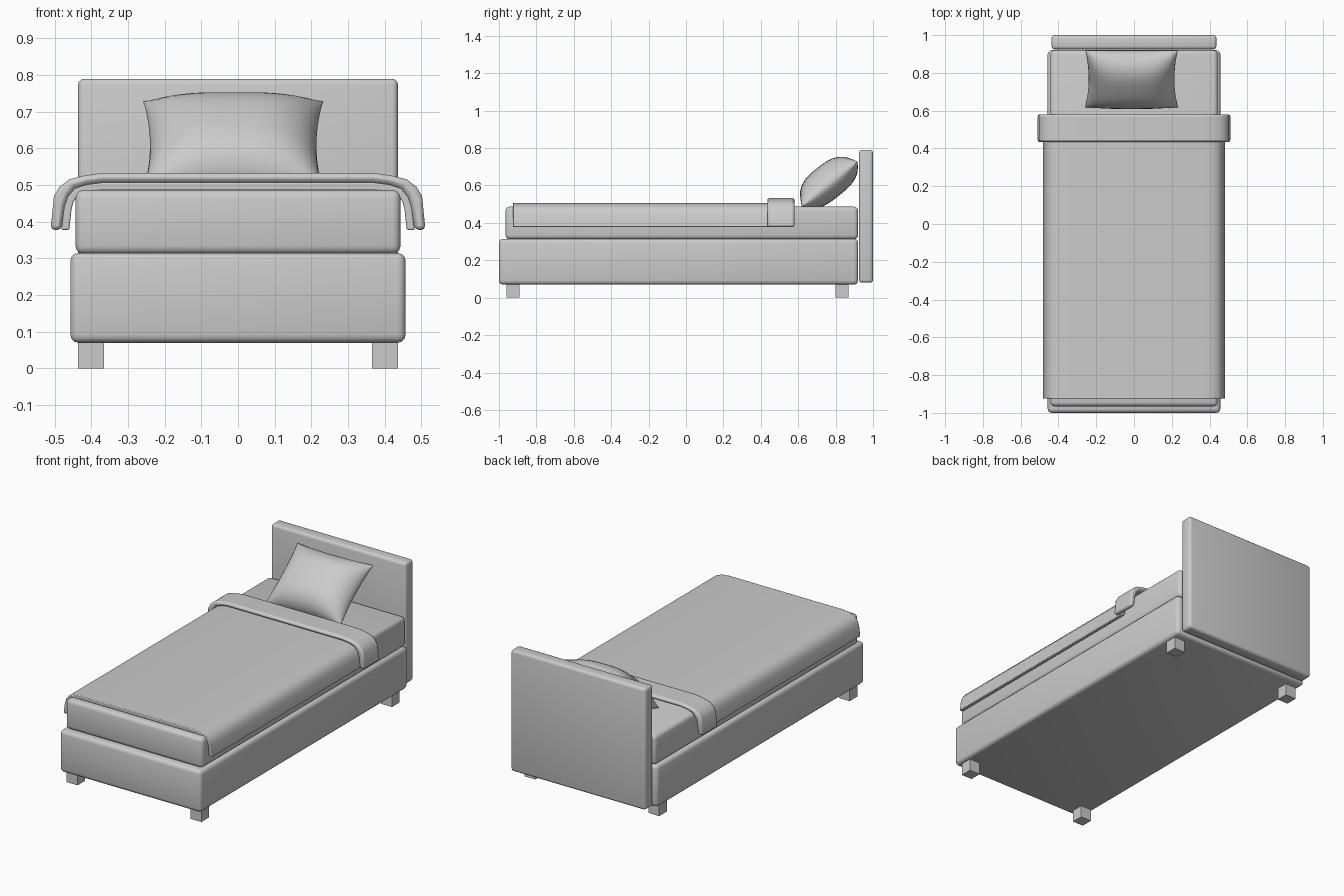
import bpy, bmesh, math
from mathutils import Vector

if "Cube" in bpy.data.objects:
    bpy.data.objects.remove(bpy.data.objects["Cube"])

grey = bpy.data.materials.new("light grey")
grey.diffuse_color = (0.6, 0.6, 0.6, 1)
grey.use_nodes = True
grey.node_tree.nodes["Principled BSDF"].inputs["Base Color"].default_value = grey.diffuse_color


def finish(name, bm, bevel=0, segments=3, angle=180):
    bmesh.ops.recalc_face_normals(bm, faces=bm.faces)
    me = bpy.data.meshes.new(name)
    bm.to_mesh(me)
    bm.free()
    ob = bpy.data.objects.new(name, me)
    bpy.context.collection.objects.link(ob)
    me.materials.append(grey)
    if bevel:
        m = ob.modifiers.new("bevel", 'BEVEL')
        m.width = bevel
        m.segments = segments
        m.limit_method = 'ANGLE'
        m.angle_limit = math.radians(50)
    bpy.ops.object.select_all(action='DESELECT')
    ob.select_set(True)
    bpy.context.view_layer.objects.active = ob
    bpy.ops.object.shade_smooth_by_angle(angle=math.radians(angle))
    return ob


def box(name, lo, hi, bevel=0, angle=180):
    bm = bmesh.new()
    bmesh.ops.create_cube(bm, size=1)
    for v in bm.verts:
        v.co = [(a + b) / 2 + c * (b - a) for a, b, c in zip(lo, hi, v.co)]
    return finish(name, bm, bevel, angle=angle)


def cover(name, outer, inner, y0, y1, bevel):
    """Draped cloth: a half profile mirrored in x, given thickness, run along y."""
    def arch(half):
        return [(-x, z) for x, z in half] + [(x, z) for x, z in reversed(half)]
    prof = arch(outer) + arch(inner)[::-1]
    n = len(prof)
    bm = bmesh.new()
    rings = [[bm.verts.new((x, y, z)) for x, z in prof] for y in (y0, y1)]
    for i in range(n):
        j = (i + 1) % n
        bm.faces.new((rings[0][i], rings[0][j], rings[1][j], rings[1][i]))
    half = n // 2
    for r in rings:  # end caps as quads between outer and inner arch
        for i in range(half - 1):
            bm.faces.new((r[i], r[i + 1], r[n - 2 - i], r[n - 1 - i]))
    return finish(name, bm, bevel, 2, 40)


# Bed frame and mattress
box("bed_base", (-0.457, -1.0, 0.07), (0.457, 0.92, 0.315), 0.022)
box("mattress", (-0.443, -0.965, 0.312), (0.443, 0.92, 0.487), 0.022)
box("headboard", (-0.436, 0.925, 0.08), (0.436, 1.0, 0.79), 0.016)

# Legs
for side, sx in (("left", -1), ("right", 1)):
    for end, y in (("front", -0.925), ("back", 0.835)):
        x = sx * 0.401
        box(f"{end}_{side}_leg", (x - 0.035, y - 0.035, 0),
            (x + 0.035, y + 0.035, 0.08), angle=30)

# Blanket and its folded top band
blanket_edge = [(0.482, 0.378), (0.474, 0.44), (0.464, 0.468), (0.445, 0.491), (0.41, 0.502), (0.37, 0.507)]
blanket_in = [(0.460, 0.378), (0.454, 0.434), (0.448, 0.456), (0.432, 0.474), (0.40, 0.483), (0.37, 0.486)]
fold_edge = [(0.511, 0.378), (0.502, 0.47), (0.487, 0.495), (0.46, 0.516), (0.42, 0.526), (0.37, 0.533)]
cover("blanket", blanket_edge, blanket_in, -0.925, 0.47, 0.004)
cover("blanket_fold", fold_edge, blanket_edge, 0.435, 0.58, 0.011)

# Pillow: two bulging grids meeting at a pinched seam, leaning on the headboard
N = 20
centre = Vector((-0.013, 0.768, 0.608))
along = Vector((0, 0.78, 0.625))
normal = Vector((0, -0.625, 0.78))
bm = bmesh.new()
for height in (0.108, -0.08):
    grid = []
    for i in range(N + 1):
        row = []
        for j in range(N + 1):
            u, v = math.sin((i / N - 0.5) * math.pi), math.sin((j / N - 0.5) * math.pi)
            h = height * (max(0, 1 - abs(u) ** 3) * max(0, 1 - abs(v) ** 3)) ** 0.6
            s = u * (0.245 - 0.018 * (1 - v * v))
            t = v * (0.193 - 0.012 * (1 - u * u))
            row.append(bm.verts.new(centre + Vector((s, 0, 0)) + along * t + normal * h))
        grid.append(row)
    for i in range(N):
        for j in range(N):
            bm.faces.new((grid[i][j], grid[i + 1][j], grid[i + 1][j + 1], grid[i][j + 1]))
bmesh.ops.remove_doubles(bm, verts=bm.verts, dist=0.0005)
finish("pillow", bm, angle=60)
